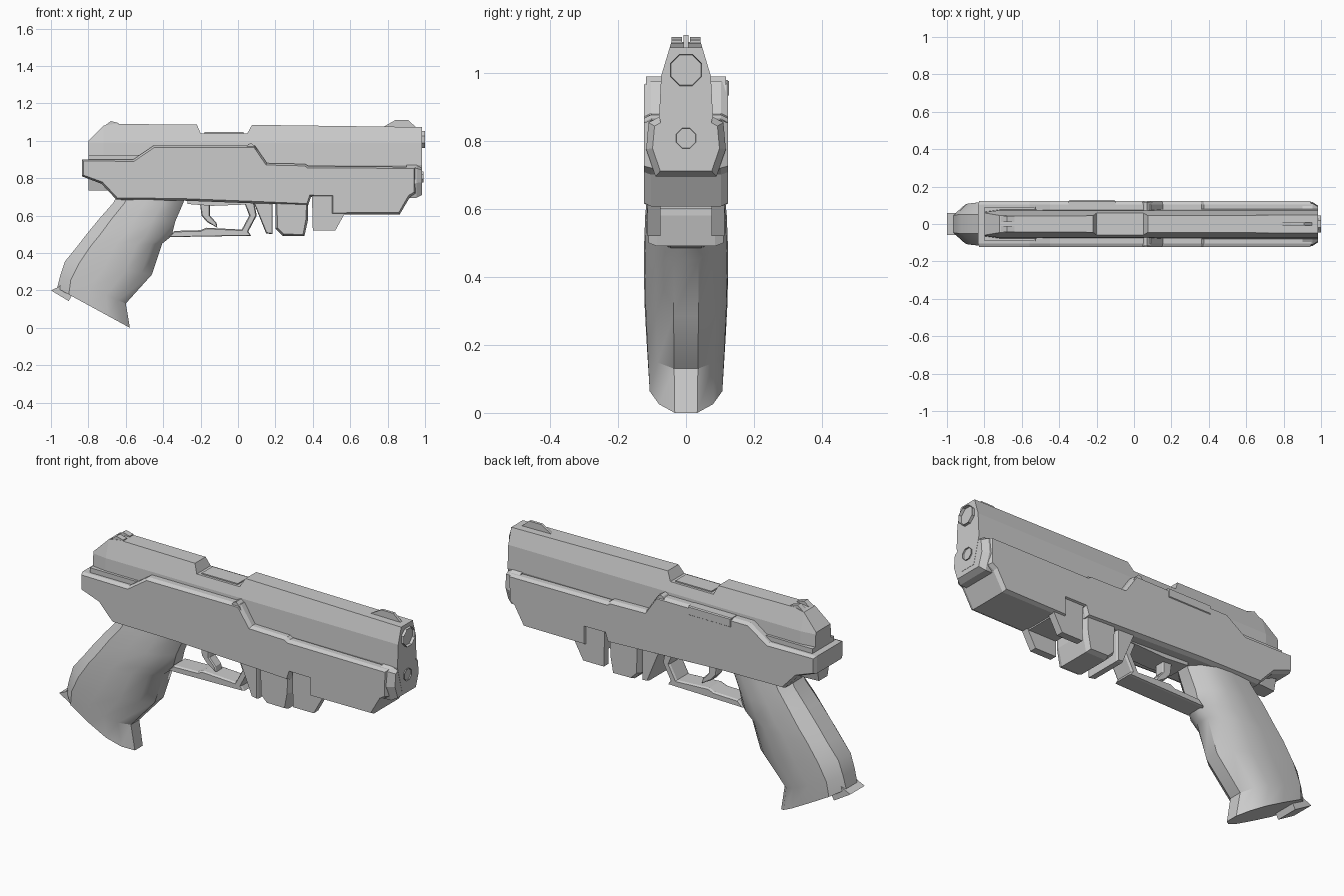
import bpy, bmesh, math
from mathutils import Matrix

if "Cube" in bpy.data.objects:
    bpy.data.objects.remove(bpy.data.objects["Cube"])


def finish(name, bm, smooth=None):
    bmesh.ops.recalc_face_normals(bm, faces=bm.faces)
    me = bpy.data.meshes.new(name)
    bm.to_mesh(me)
    bm.free()
    ob = bpy.data.objects.new(name, me)
    bpy.context.collection.objects.link(ob)
    if smooth:
        bpy.context.view_layer.objects.active = ob
        ob.select_set(True)
        bpy.ops.object.shade_smooth_by_angle(angle=math.radians(smooth))
        ob.select_set(False)
    return ob


def prism(name, pts, y0, y1, inset=0.0, depth=0.0):
    """Side profile (x, z) spanning y0..y1, with optional chamfered side faces."""
    bm = bmesh.new()
    a = [bm.verts.new((x, y0 + depth, z)) for x, z in pts]
    b = [bm.verts.new((x, y1 - depth, z)) for x, z in pts]
    caps = [bm.faces.new(a), bm.faces.new(b[::-1])]
    n = len(pts)
    for i in range(n):
        j = (i + 1) % n
        bm.faces.new((a[i], a[j], b[j], b[i]))
    bmesh.ops.recalc_face_normals(bm, faces=bm.faces)
    if inset:
        bmesh.ops.inset_individual(bm, faces=caps, thickness=inset, depth=depth)
    return finish(name, bm)


def loft(name, rings, smooth=None):
    bm = bmesh.new()
    vs = [[bm.verts.new(p) for p in r] for r in rings]
    for r, s in zip(vs, vs[1:]):
        for i in range(len(r)):
            j = (i + 1) % len(r)
            bm.faces.new((r[i], r[j], s[j], s[i]))
    bm.faces.new(vs[0])
    bm.faces.new(vs[-1][::-1])
    return finish(name, bm, smooth)


def tube(name, x0, x1, z, r, wall, recess):
    bm = bmesh.new()
    m = (Matrix.Translation(((x0 + x1) / 2, 0, z)) @ Matrix.Rotation(math.pi / 2, 4, 'Y')
         @ Matrix.Rotation(math.pi / 8, 4, 'Z'))
    bmesh.ops.create_cone(bm, cap_ends=True, segments=8, radius1=r, radius2=r,
                          depth=x1 - x0, matrix=m)
    front = max(bm.faces, key=lambda f: f.calc_center_median().x)
    bmesh.ops.inset_individual(bm, faces=[front], thickness=wall)
    for v in front.verts:
        v.co.x -= recess
    return finish(name, bm)


# Slide: faceted section swept along x, dipping at the ejection port
stations = [(-.80, 1.0, .85), (-.72, 1.08, 1), (-.66, 1.09, 1), (-.22, 1.086, 1),
            (-.20, 1.04, 1), (.05, 1.04, 1), (.075, 1.085, 1), (.985, 1.073, 1)]
rings = []
for x, zt, k in stations:
    half = [(.042, .735), (.079, .87), (.073, .99), (.073 - (zt - .99) * .3, zt)]
    rings.append([(x, y * k, z) for y, z in half] +
                 [(x, -y * k, z) for y, z in half[::-1]])
loft("slide", rings)
prism("barrel_block", [(-.18, 1.0), (-.18, 1.046), (.03, 1.046), (.03, 1.0)], -.045, .045)

# Muzzle openings
tube("barrel_muzzle", .93, 1.0, 1.007, .05, .008, .05)
tube("guide_rod_port", .93, .991, .807, .032, .007, .03)

# Sights
prism("front_sight", [(.77, 1.07), (.84, 1.11), (.91, 1.11), (.96, 1.065)], -.007, .007)
for s in (-1, 1):
    y = sorted((s * .012, s * .042))
    prism("rear_sight", [(-.72, 1.075), (-.68, 1.105), (-.64, 1.095), (-.64, 1.08)], *y)

# Frame with chamfered sides
prism("frame", [(-.835, .9), (-.56, .9), (-.45, .975), (.09, .975), (.155, .88),
                (.36, .876), (.375, .865), (.95, .86), (.95, .72), (.92, .70),
                (.865, .607), (.5, .607), (.5, .7), (.39, .7), (.375, .655),
                (.09, .665), (-.3, .68), (-.65, .685), (-.73, .77), (-.835, .81)],
      -.123, .123, .011, .02)
prism("rear_rail", [(-.80, .88), (-.80, .925), (-.53, .925), (-.5, .88)], -.09, .09)
prism("pivot_tab", [(.04, .96), (.055, .982), (.07, .988), (.09, .97), (.11, .93), (.05, .93)],
      -.117, .117)
prism("slide_catch", [(-.35, .93), (-.35, .978), (-.10, .978), (-.10, .93)],
      .07, .127, .006, .006)

# Nose: tapered cap at the front of the frame
nose = []
for x, k in ((.90, 1), (.955, 1), (.984, .84)):
    half = [(.09, .695), (.117, .775), (.11, .853), (.075, .872)]
    nose.append([(x, y * k, .79 + (z - .79) * k) for y, z in half] +
                [(x, -y * k, .79 + (z - .79) * k) for y, z in half[::-1]])
loft("nose_cap", nose)

# Underside blocks
prism("rear_stop", [(.08, .68), (.15, .505), (.185, .5), (.185, .68)], -.105, .105, .006, .01)
prism("middle_block", [(.2, .68), (.2, .53), (.24, .49), (.355, .49), (.375, .58), (.375, .68)],
      -.11, .11, .012, .025)
for s in (-1, 1):
    y = sorted((s * .075, s * .113))
    prism("rail_leg", [(.395, .72), (.4, .52), (.52, .52), (.57, .61), (.5, .72)], *y)
prism("rail_bridge", [(.40, .72), (.40, .6), (.56, .6), (.56, .72)], -.1, .1)

# Trigger guard and trigger
prism("trigger_guard", [(-.37, .485), (.07, .492), (.055, .515), (.1, .6), (.085, .68),
                        (.03, .68), (.06, .6), (.02, .525), (-.17, .535), (-.2, .522),
                        (-.34, .518)], -.055, .055, .006, .01)
prism("trigger_mount", [(-.27, .70), (-.27, .662), (-.14, .652), (.07, .66), (.07, .70)], -.06, .06)
prism("trigger", [(-.205, .68), (-.195, .6), (-.165, .565), (-.11, .535), (-.115, .562),
                  (-.15, .6), (-.15, .68)], -.028, .028, .005, .006)

# Grip: rings from back point to front point
spine = [(-.63, .74, -.28, .70, .105), (-.665, .67, -.30, .65, .112),
         (-.74, .585, -.335, .57, .12), (-.81, .50, -.355, .49, .123),
         (-.86, .435, -.405, .45, .124), (-.925, .355, -.46, .285, .122),
         (-.95, .28, -.60, .13, .116), (-.967, .212, -.578, .0, .11)]
section = [(0, .42), (.16, .93), (.45, 1), (.7, .97), (.88, .72), (1, .3)]
rings = []
for bx, bz, fx, fz, w in spine:
    side = [(bx + (fx - bx) * u, w * v, bz + (fz - bz) * u) for u, v in section]
    rings.append(side + [(x, -y, z) for x, y, z in side[::-1]])
loft("grip", rings, 35)
prism("magazine_lip", [(-1.0, .2), (-.905, .143), (-.885, .18), (-.93, .24), (-.96, .218)],
      -.06, .06)
